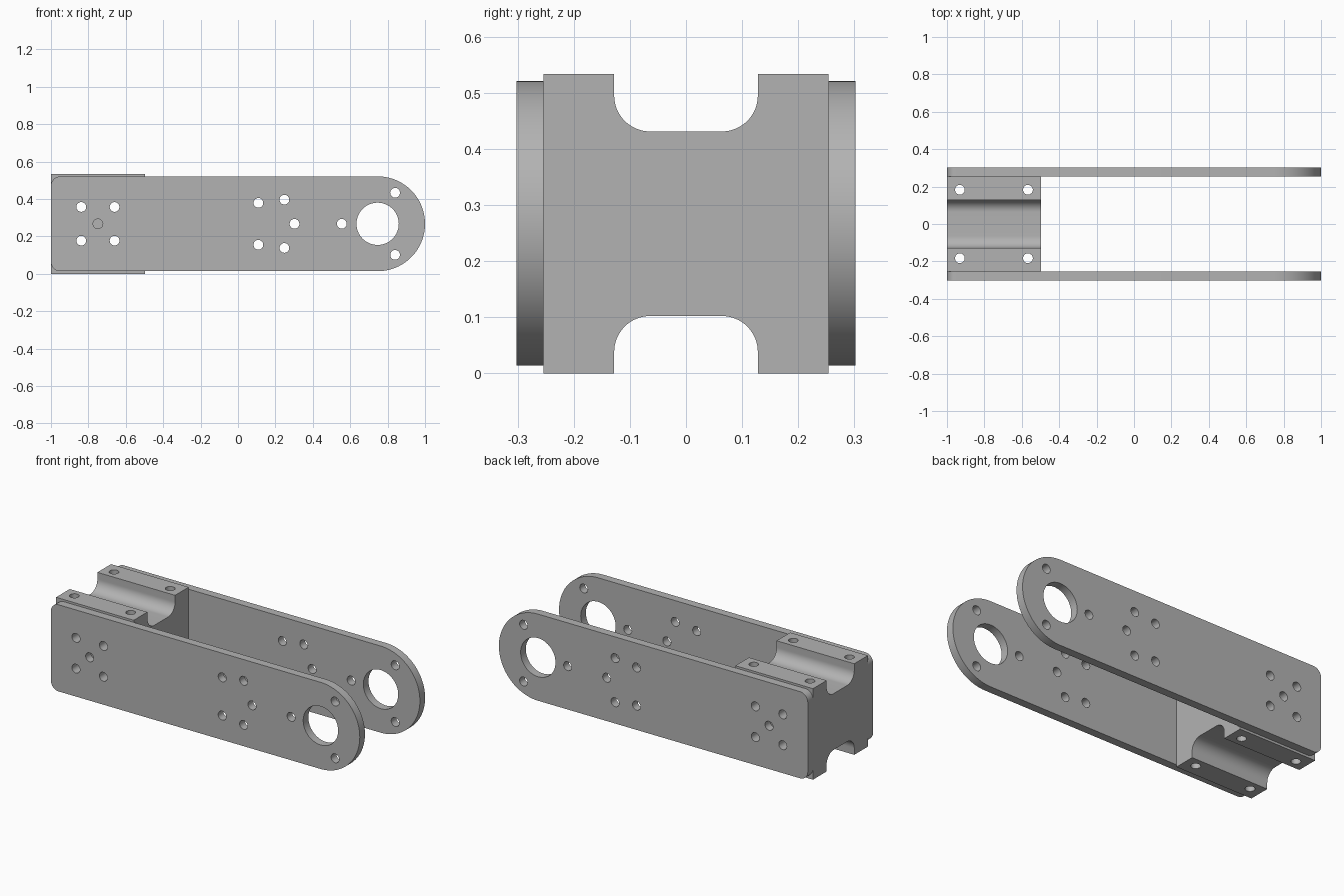
import bpy, bmesh, math
from mathutils import Matrix, Vector

if "Cube" in bpy.data.objects:
    bpy.data.objects.remove(bpy.data.objects["Cube"])

MID = 0.267          # height of the centre line
INNER, OUTER = 0.254, 0.302   # plate faces, measured from the middle
HOLE = 0.026

grey = bpy.data.materials.new("grey metal")
grey.use_nodes = True
grey.diffuse_color = (0.45, 0.45, 0.45, 1)
grey.node_tree.nodes["Principled BSDF"].inputs["Base Color"].default_value = (0.45, 0.45, 0.45, 1)


def arc(cx, cz, r, start, end, steps):
    """Points along an arc, angles in degrees."""
    angles = [math.radians(start + (end - start) * i / steps) for i in range(steps + 1)]
    return [(cx + r * math.cos(a), cz + r * math.sin(a)) for a in angles]


def new_object(name, bm):
    bmesh.ops.recalc_face_normals(bm, faces=bm.faces)
    mesh = bpy.data.meshes.new(name)
    bm.to_mesh(mesh)
    bm.free()
    mesh.materials.append(grey)
    obj = bpy.data.objects.new(name, mesh)
    bpy.context.collection.objects.link(obj)
    return obj


def prism(name, points, direction):
    """Extrude a closed outline of 3D points."""
    bm = bmesh.new()
    face = bm.faces.new([bm.verts.new(p) for p in points])
    side = bmesh.ops.extrude_face_region(bm, geom=[face])["geom"]
    bmesh.ops.translate(bm, verts=[v for v in side if isinstance(v, bmesh.types.BMVert)],
                        vec=direction)
    return new_object(name, bm)


def drill(obj, holes):
    """Cut (centre, radius, depth, axis) cylinders out of an object."""
    bm = bmesh.new()
    for centre, radius, depth, axis in holes:
        turn = Matrix.Rotation(math.pi / 2, 4, "X") if axis == "Y" else Matrix()
        bmesh.ops.create_cone(bm, cap_ends=True, segments=64 if radius > 0.1 else 32,
                              radius1=radius, radius2=radius, depth=depth,
                              matrix=Matrix.Translation(centre) @ turn)
    cutter = new_object("hole_cutter", bm)
    cutter.hide_render = True
    mod = obj.modifiers.new("holes", "BOOLEAN")
    mod.operation, mod.solver, mod.object = "DIFFERENCE", "EXACT", cutter
    bpy.context.view_layer.update()
    cut = bpy.data.meshes.new_from_object(obj.evaluated_get(bpy.context.evaluated_depsgraph_get()))
    obj.modifiers.clear()
    obj.data = cut
    bpy.data.objects.remove(cutter)


def smooth(obj):
    bpy.ops.object.select_all(action="DESELECT")
    obj.select_set(True)
    bpy.context.view_layer.objects.active = obj
    bpy.ops.object.shade_smooth_by_angle(angle=math.radians(30))


# Side plates: one rounded end, two small rounded corners
R, CORNER = 0.2535, 0.05
outline = (arc(1 - R, MID, R, -90, 90, 48)
           + arc(-1 + CORNER, MID + R - CORNER, CORNER, 90, 180, 10)
           + arc(-1 + CORNER, MID - R + CORNER, CORNER, 180, 270, 10))

# Hole pattern as (x, offset from the centre line), mirrored about that line
block_bolts = [(x, s * 0.09) for x in (-0.838, -0.66) for s in (-1, 1)]
plate_bolts = block_bolts + [(-0.749, 0), (0.302, 0), (0.555, 0)]
plate_bolts += [(x, s * d) for x, d in ((0.109, 0.112), (0.248, 0.129), (0.84, 0.166))
                for s in (-1, 1)]

for name, side in (("front_plate", -1), ("back_plate", 1)):
    plate = prism(name, [(x, side * INNER, z) for x, z in outline],
                  Vector((0, side * (OUTER - INNER), 0)))
    y = side * (INNER + OUTER) / 2
    holes = [((x, y, MID + d), HOLE, 0.2, "Y") for x, d in plate_bolts]
    holes.append(((1 - R, y, MID), 0.113, 0.2, "Y"))
    drill(plate, holes)
    smooth(plate)

# Spacer block: a rounded groove along the top and the bottom
TOP, GROOVE, DEPTH, FILLET = 0.533, 0.128, 0.102, 0.064
upper = ([(INNER, TOP), (GROOVE, TOP)]
         + arc(GROOVE - FILLET, TOP - DEPTH + FILLET, FILLET, 0, -90, 16)
         + arc(-GROOVE + FILLET, TOP - DEPTH + FILLET, FILLET, 270, 180, 16)
         + [(-GROOVE, TOP), (-INNER, TOP)])
lower = [(-y, TOP - z) for y, z in upper]
block = prism("spacer_block", [(-1, y, z) for y, z in upper + lower], Vector((0.503, 0, 0)))
holes = [((x, 0, MID + d), HOLE, 1, "Y") for x, d in block_bolts]
holes += [((x, s * 0.183, MID), HOLE, 1, "Z") for x in (-0.931, -0.567) for s in (-1, 1)]
drill(block, holes)
smooth(block)
